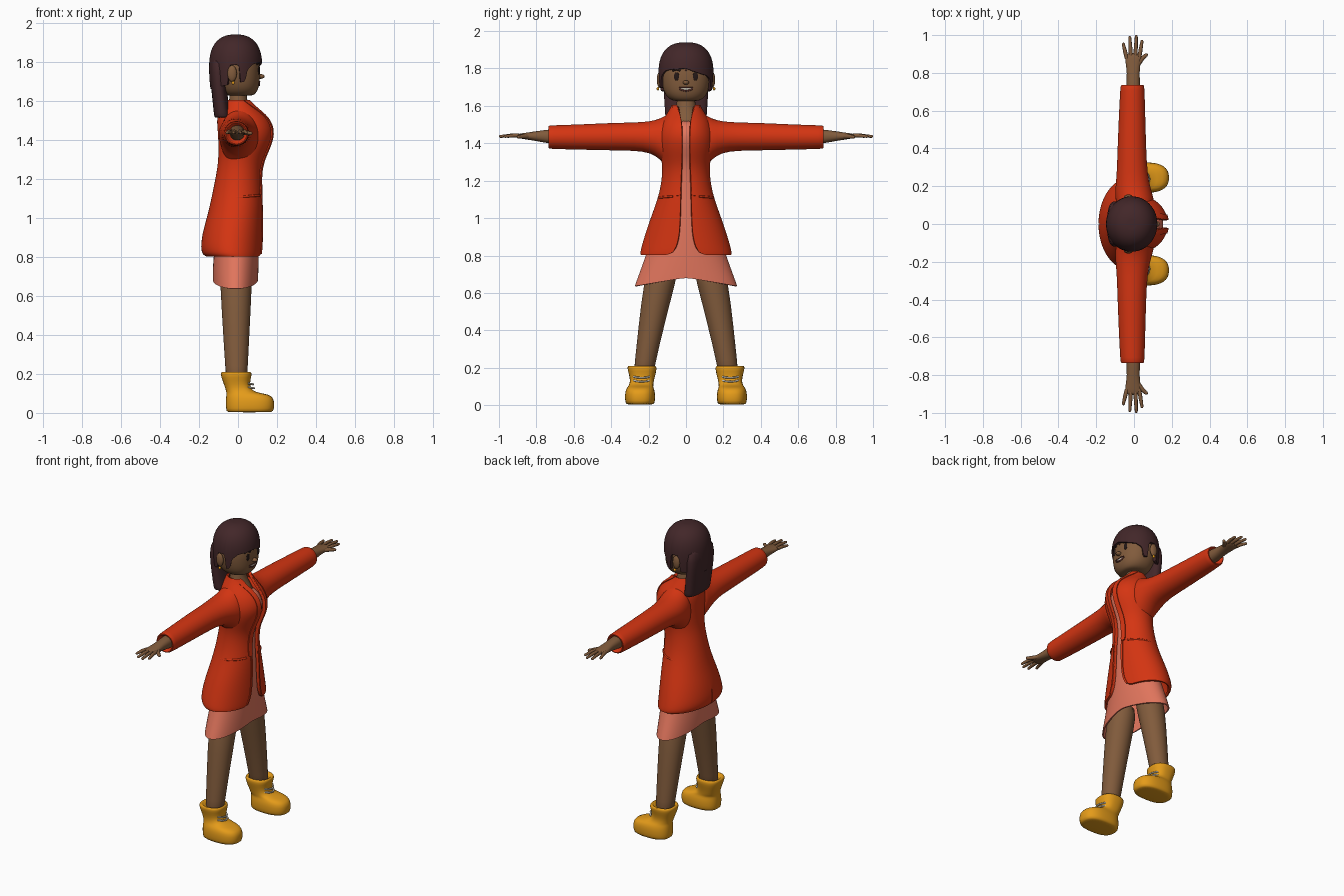
import bpy, bmesh, math
from mathutils import Vector

cube = bpy.data.objects.get("Cube")
if cube:
    bpy.data.objects.remove(cube, do_unlink=True)
parts = []


def material(name, *rgb):
    m = bpy.data.materials.new(name)
    m.use_nodes = True
    m.diffuse_color = (*rgb, 1)
    m.node_tree.nodes["Principled BSDF"].inputs["Base Color"].default_value = (*rgb, 1)
    return m


SKIN = material("brown skin", .22, .105, .045)
RED = material("coat red", .66, .035, .006)
PINK = material("dress salmon", .76, .18, .11)
GOLD = material("boot yellow", .78, .33, .01)
HAIR = material("dark hair", .055, .02, .022)
CREAM = material("cream", .8, .74, .62)
DARK = material("eye dark", .018, .009, .008)
LIP = material("lip brown", .1, .03, .022)


def finish(obj, mat, mirror=False, sub=0, thick=0):
    """Register a part and give it its material and modifiers."""
    obj.data.materials.append(mat)
    if mirror:
        mod = obj.modifiers.new("mirror", 'MIRROR')
        mod.use_axis = (False, True, False)
    if sub:
        obj.modifiers.new("smooth", 'SUBSURF').levels = sub
    if thick:
        mod = obj.modifiers.new("thickness", 'SOLIDIFY')
        mod.thickness, mod.offset = thick, -1
    parts.append(obj)
    return obj


def from_rows(name, rows, closed, caps=()):
    """Skin rows of points into a mesh, closing each row into a ring if asked."""
    bm = bmesh.new()
    rows = [[bm.verts.new(p) for p in row] for row in rows]
    n = len(rows[0])
    for low, high in zip(rows, rows[1:]):
        for i in range(n if closed else n - 1):
            j = (i + 1) % n
            bm.faces.new((low[i], low[j], high[j], high[i]))
    for c in caps:
        bm.faces.new(rows[c])
    bmesh.ops.recalc_face_normals(bm, faces=bm.faces)
    mesh = bpy.data.meshes.new(name)
    bm.to_mesh(mesh)
    bm.free()
    obj = bpy.data.objects.new(name, mesh)
    bpy.context.collection.objects.link(obj)
    return obj


def power(c, p):
    return math.copysign(abs(c) ** (2 / p), c)


def loft(name, mat, rings, along_y=False, n=20, p=2, caps=(0, -1), bend=None, **mods):
    """Rings are (position, x min, x max, side min, side max)."""
    rows = []
    for pos, a0, a1, b0, b1 in rings:
        row = []
        for i in range(n):
            t = math.tau * i / n
            x = (a0 + a1 + (a1 - a0) * power(math.cos(t), p)) / 2
            s = (b0 + b1 + (b1 - b0) * power(math.sin(t), p)) / 2
            v = Vector((x, pos, s) if along_y else (x, s, pos))
            row.append(bend(v) if bend else v)
        rows.append(row)
    return finish(from_rows(name, rows, True, caps), mat, **mods)


def even(rings):
    """Make (z, back, front, half width) rings symmetric in y."""
    return [(z, a, b, -w, w) for z, a, b, w in rings]


def tube(name, mat, points, radius, taper=1, mirror=True):
    cu = bpy.data.curves.new(name, 'CURVE')
    cu.dimensions, cu.bevel_depth, cu.bevel_resolution = '3D', radius, 3
    cu.use_fill_caps = True
    sp = cu.splines.new('POLY')
    sp.points.add(len(points) - 1)
    for q, co in zip(sp.points, points):
        q.co = (*co, 1)
    sp.points[-1].radius = taper
    obj = bpy.data.objects.new(name, cu)
    bpy.context.collection.objects.link(obj)
    bpy.ops.object.select_all(action='DESELECT')
    bpy.context.view_layer.objects.active = obj
    obj.select_set(True)
    bpy.ops.object.convert(target='MESH')
    return finish(bpy.context.object, mat, mirror)


def blob(name, mat, centre, size, mirror=True):
    bm = bmesh.new()
    bmesh.ops.create_uvsphere(bm, u_segments=20, v_segments=12, radius=1)
    for v in bm.verts:
        v.co = Vector(a * b for a, b in zip(v.co, size)) + Vector(centre)
    mesh = bpy.data.meshes.new(name)
    bm.to_mesh(mesh)
    bm.free()
    obj = bpy.data.objects.new(name, mesh)
    bpy.context.collection.objects.link(obj)
    return finish(obj, mat, mirror)


# Head, neck and ears
head = loft("head", SKIN, even([
    (1.625, -.05, .07, .06), (1.635, -.08, .09, .09), (1.67, -.1, .11, .12), (1.74, -.125, .115, .134),
    (1.8, -.125, .112, .134), (1.86, -.11, .09, .11), (1.89, -.07, .05, .06)]), n=28, p=2.2, sub=2)
loft("neck", SKIN, even([(1.68, -.045, .045, .048), (1.6, -.045, .045, .05),
                         (1.55, -.05, .065, .065), (1.48, -.06, .12, .09)]), sub=1)
blob("ear", SKIN, (-.03, .142, 1.74), (.024, .014, .042))
blob("earring", GOLD, (-.025, .15, 1.692), (.008, .007, .009))

# Face details laid on the surface of the head
bpy.context.view_layer.update()
head_eval = head.evaluated_get(bpy.context.evaluated_depsgraph_get())


def on_face(y, z, lift=.001):
    hit, point, normal, index = head_eval.ray_cast(Vector((1, y, z)), Vector((-1, 0, 0)))
    return (point.x + lift, y, z)


blob("eye", DARK, on_face(.05, 1.757), (.004, .015, .022))
blob("eye_glint", CREAM, on_face(.054, 1.765, .004), (.002, .004, .005))
tube("eyebrow", DARK, [on_face(y, z) for y, z in ((.03, 1.788), (.05, 1.796), (.072, 1.788))], .006)
blob("forehead_dot", LIP, on_face(0, 1.793), (.003, .006, .006), False)
blob("nose", SKIN, on_face(0, 1.725, .004), (.02, .016, .012), False)
smile = [(-.036 + .009 * i, 1.692 - .012 * math.cos((i - 4) * .39)) for i in range(9)]
tube("lower_lip", LIP, [on_face(y, z) for y, z in smile], .005, mirror=False)
blob("teeth", CREAM, on_face(0, 1.691, -.002), (.004, .033, .007), False)
tube("upper_lip", LIP, [on_face(y, 1.698) for y in (-.038, -.02, 0, .02, .038)], .003, mirror=False)

# Hair cap with a swept fringe, sideburns and openings for the ears
HAIRLINE = [(0, 1.8), (.85, 1.775), (1.1, 1.75), (1.2, 1.69), (1.38, 1.69), (1.45, 1.785),
            (1.8, 1.785), (1.9, 1.68), (3.2, 1.66)]


def hairline(t):
    a = abs(t)
    for (a0, z0), (a1, z1) in zip(HAIRLINE, HAIRLINE[1:]):
        if a <= a1:
            return z0 + (z1 - z0) * (a - a0) / (a1 - a0) - .025 * math.sin(t) * max(0, math.cos(t))


cap = []
for k in range(17):
    row = []
    for i in range(96):
        t = math.tau * i / 96 - math.pi
        z = hairline(t) + (1.939 - hairline(t)) * math.sin(k / 16 * math.pi / 2)
        u = (z - 1.77) / .17
        f = (1 - min(u, 1) ** 2.5) ** (1 / 2.5) if u > 0 else 1 - .12 * u * u
        row.append((-.012 + .136 * f * math.cos(t), .147 * f * math.sin(t), z))
    cap.append(row)
finish(from_rows("hair_cap", cap, True, (-1,)), HAIR, thick=.018)
loft("long_hair", HAIR, even([
    (1.84, -.135, -.05, .11), (1.75, -.147, -.06, .125), (1.64, -.135, -.055, .118), (1.56, -.127, -.045, .113),
    (1.52, -.122, -.037, .11), (1.512, -.12, -.038, .108)]), p=2.6, sub=1)

# Dress with a hem that lifts in the middle


def lift_hem(v):
    if v.z < .7:
        v.z += .045 * (1 - min(1, abs(v.y) / .27))
    return v


loft("dress", PINK, even([
    (.637, -.13, .103, .275), (.66, -.13, .104, .267), (.8, -.128, .108, .215), (1, -.1, .108, .15),
    (1.2, -.08, .1, .1), (1.3, -.07, .11, .095), (1.37, -.07, .145, .1), (1.44, -.06, .162, .1),
    (1.49, -.05, .14, .08), (1.525, -.04, .1, .06)]),
    n=32, caps=(-1,), bend=lift_hem, sub=1, thick=.008)

# Open coat: rows are z, back, front, half width, opening half width
COAT = [(.803, -.165, .122, .242, .1), (.815, -.185, .125, .246, .07), (.86, -.192, .126, .235, .043),
        (.95, -.175, .126, .207, .032), (1.03, -.152, .126, .178, .03), (1.12, -.132, .124, .146, .028),
        (1.2, -.116, .118, .13, .026), (1.28, -.102, .126, .125, .022), (1.35, -.1, .158, .14, .02),
        (1.43, -.102, .187, .15, .02), (1.5, -.11, .167, .135, .022), (1.54, -.1, .13, .115, .028),
        (1.575, -.08, .09, .092, .038), (1.605, -.06, .07, .076, .045)]


def coat_point(row, t, out=0):
    z, back, front, w, gap = row
    return ((front + back) / 2 + ((front - back) / 2 + out) * math.cos(t), (w + out) * math.sin(t), z)


def coat_rows(rows, out=0, width=None):
    result = []
    for r in rows:
        start = math.asin(r[4] / r[3])
        vent = .004 / r[3] if r[0] < .93 else 0
        end = math.asin(min(.95, (r[4] + width) / r[3])) if width else math.pi - vent
        n = 5 if width else 22
        row = [Vector(coat_point(r, start + (end - start) * i / n, out)) for i in range(n + 1)]
        if not width and not vent:
            row[-1].y = 0
        result.append(row)
    return result


finish(from_rows("coat", coat_rows(COAT), False), RED, True, 2, .014)
finish(from_rows("lapel", coat_rows(COAT[5:], .006, .028), False), RED, True, 2, .008)
finish(from_rows("front_trim", coat_rows(COAT[1:6], .004, .012), False), RED, True, 2, .006)
tube("pocket_seam", RED, [coat_point((1.105 + .012 * math.cos(t), *COAT[5][1:]), t, .001)
                          for t in [.5 + .1 * i for i in range(20)]], .006)

# Sleeves flowing out of the shoulders, with hollow cuffs
loft("sleeve", RED, [
    (.05, -.09, .1, 1.24, 1.585), (.1, -.095, .11, 1.27, 1.555), (.14, -.1, .105, 1.315, 1.532),
    (.19, -.1, .088, 1.348, 1.518), (.27, -.092, .072, 1.36, 1.512), (.4, -.088, .065, 1.361, 1.51),
    (.6, -.08, .06, 1.366, 1.5), (.725, -.073, .056, 1.369, 1.497), (.737, -.07, .053, 1.372, 1.494),
    (.737, -.055, .04, 1.385, 1.48), (.7, -.052, .037, 1.388, 1.477)], along_y=True, mirror=True, sub=1)

# Hands
loft("hand", SKIN, [
    (.66, -.045, .036, 1.393, 1.477), (.73, -.042, .034, 1.398, 1.475), (.8, -.036, .028, 1.412, 1.465),
    (.86, -.047, .036, 1.421, 1.456), (.89, -.046, .038, 1.426, 1.452), (.905, -.035, .025, 1.432, 1.446)],
    along_y=True, p=2.3, mirror=True, sub=1)
for i, (base, tip, reach) in enumerate([(-.038, -.056, .95), (-.016, -.022, .985),
                                        (.007, .012, .99), (.027, .042, .965)]):
    tube(f"finger_{i + 1}", SKIN, [(base, .875, 1.44), ((base + tip) / 2, (.875 + reach) / 2, 1.442),
                                   (tip, reach, 1.437)], .0105, .75)
    blob(f"fingertip_{i + 1}", SKIN, (tip, reach, 1.437), (.008, .01, .008))
tube("thumb", SKIN, [(.015, .835, 1.438), (.042, .875, 1.436), (.064, .895, 1.434)], .012, .75)
blob("thumb_tip", SKIN, (.064, .895, 1.434), (.01, .009, .009))

# Legs
loft("leg", SKIN, [(.14, -.06, .045, .175, .285), (.22, -.065, .05, .165, .275), (.42, -.078, .06, .117, .255),
                   (.65, -.092, .072, .058, .228), (.8, -.095, .075, .02, .19)], mirror=True, sub=1)

# Boots with laces
loft("boot", GOLD, [
    (.003, -.05, .165, .185, .31), (.006, -.06, .183, .167, .324), (.04, -.063, .187, .164, .327),
    (.075, -.062, .184, .166, .325), (.096, -.06, .16, .175, .315), (.105, -.06, .085, .175, .305),
    (.13, -.066, .062, .172, .298), (.165, -.08, .062, .163, .305), (.198, -.09, .072, .155, .315),
    (.212, -.085, .066, .162, .31), (.21, -.07, .054, .172, .295), (.19, -.066, .05, .175, .29)],
    n=28, p=2.5, mirror=True, sub=1)
for i in range(3):
    z = .112 + .02 * i
    tube(f"lace_{i + 1}", CREAM, [(.05, .195, z), (.078 - .004 * i, .212, z - .004), (.086 - .004 * i, .237, z - .006),
                                  (.078 - .004 * i, .262, z - .004), (.05, .28, z)], .005)

# Bake modifiers and smooth the shading
bpy.ops.object.select_all(action='DESELECT')
for obj in parts:
    obj.select_set(True)
bpy.context.view_layer.objects.active = parts[0]
bpy.ops.object.convert(target='MESH')
bpy.ops.object.shade_smooth_by_angle(angle=math.radians(45))
